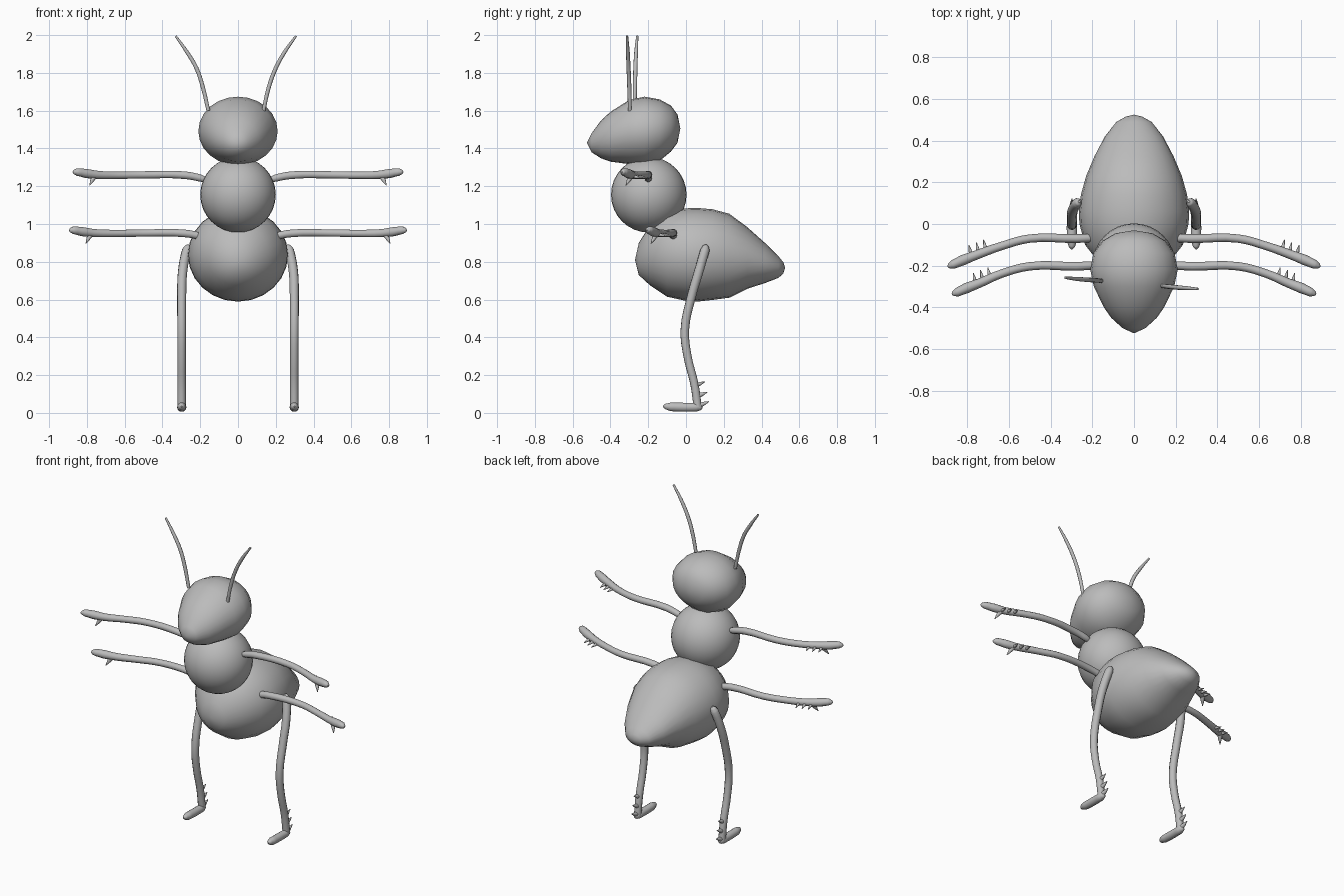
import bpy, bmesh, math
from mathutils import Vector

if "Cube" in bpy.data.objects:
    bpy.data.objects.remove(bpy.data.objects["Cube"])

grey = bpy.data.materials.new("body grey")
grey.diffuse_color = (0.5, 0.5, 0.5, 1)
grey.use_nodes = True
grey.node_tree.nodes["Principled BSDF"].inputs["Base Color"].default_value = grey.diffuse_color


def finish(obj, name):
    obj.name = name
    obj.data.materials.clear()
    obj.data.materials.append(grey)
    bpy.ops.object.select_all(action='DESELECT')
    obj.select_set(True)
    bpy.context.view_layer.objects.active = obj
    bpy.ops.object.shade_smooth_by_angle(angle=math.radians(60))


def loft(name, front, rings, back, n=24):
    """Closed body of elliptical rings (y, centre z, half width, half height)."""
    bm = bmesh.new()
    loops = []
    for y, zc, rx, rz in rings:
        loops.append([bm.verts.new((rx * math.cos(2 * math.pi * i / n), y,
                                    zc + rz * math.sin(2 * math.pi * i / n)))
                      for i in range(n)])
    tips = [bm.verts.new((0, y, z)) for y, z in (front, back)]
    for i in range(n):
        j = (i + 1) % n
        for a, b in zip(loops, loops[1:]):
            bm.faces.new((a[i], a[j], b[j], b[i]))
        bm.faces.new((tips[0], loops[0][j], loops[0][i]))
        bm.faces.new((tips[1], loops[-1][i], loops[-1][j]))
    bmesh.ops.recalc_face_normals(bm, faces=bm.faces)
    mesh = bpy.data.meshes.new(name)
    bm.to_mesh(mesh)
    bm.free()
    obj = bpy.data.objects.new(name, mesh)
    bpy.context.collection.objects.link(obj)
    finish(obj, name)


def tube(name, points, side=1):
    """Smooth tapered tube through (x, y, z, radius) points."""
    curve = bpy.data.curves.new(name, 'CURVE')
    curve.dimensions = '3D'
    curve.bevel_depth = 1
    curve.bevel_resolution = 3
    curve.resolution_u = 4
    curve.use_fill_caps = True
    spline = curve.splines.new('BEZIER')
    spline.bezier_points.add(len(points) - 1)
    for bp, (x, y, z, r) in zip(spline.bezier_points, points):
        bp.co = (side * x, y, z)
        bp.radius = r
        bp.handle_left_type = bp.handle_right_type = 'AUTO'
    obj = bpy.data.objects.new(name, curve)
    bpy.context.collection.objects.link(obj)
    bpy.ops.object.select_all(action='DESELECT')
    obj.select_set(True)
    bpy.context.view_layer.objects.active = obj
    bpy.ops.object.convert(target='MESH')
    finish(bpy.context.object, name)


def spike(name, base, tip, r, side):
    b, t = Vector(base), Vector(tip)
    m = b.lerp(t, 0.5)
    tube(name, [(*b, r), (*m, r * 0.65), (*t, 0.002)], side)


# Body segments
loft("abdomen", (-0.27, 0.81),
     [(-0.25, .815, .08, .085), (-0.19, .835, .165, .16), (-0.1, .84, .235, .225),
      (0, .838, .262, .245), (0.06, .837, .265, .248), (0.14, .838, .255, .24),
      (0.23, .832, .23, .222), (0.325, .82, .19, .163), (0.42, .793, .14, .105),
      (0.49, .772, .085, .057), (0.515, .768, .04, .03)], (0.525, .767))
loft("head", (-0.525, 1.43),
     [(-0.5, 1.43, .055, .05), (-0.45, 1.448, .11, .1), (-0.4, 1.462, .145, .132),
      (-0.3, 1.487, .193, .17), (-0.22, 1.492, .21, .182), (-0.14, 1.497, .195, .163),
      (-0.08, 1.505, .15, .122), (-0.045, 1.505, .09, .075)], (-0.03, 1.505))
bpy.ops.mesh.primitive_uv_sphere_add(segments=32, ring_count=16, radius=0.2,
                                     location=(0, -0.197, 1.155))
finish(bpy.context.object, "thorax")

# Antennae, slightly uneven
tube("left_antenna", [(.157, -.273, 1.60, .010), (.185, -.27, 1.72, .011),
                      (.22, -.268, 1.825, .011), (.27, -.264, 1.91, .010),
                      (.33, -.258, 1.995, .006)], -1)
tube("right_antenna", [(.135, -.297, 1.60, .010), (.162, -.30, 1.72, .011),
                       (.20, -.304, 1.825, .011), (.25, -.308, 1.915, .010),
                       (.307, -.312, 1.995, .006)], 1)

for side, label in ((-1, "left"), (1, "right")):
    # Arms: upper pair on the thorax, lower pair on the abdomen
    for level, dx, dy, z in (("upper", 0, 0, 1.255), ("lower", .02, .133, .947)):
        arm = f"{label}_{level}_arm"
        tube(arm, [(.16, -.20 + dy, z - .025, .012), (.20, -.20 + dy, z - .012, .02),
                   (.28, -.203 + dy, z + .003, .021), (.50, -.203 + dy, z + .005, .020),
                   (.64, -.24 + dy, z + .003, .020), (.74 + dx, -.283 + dy, z + .005, .022),
                   (.80 + dx, -.306 + dy, z + .012, .025), (.85 + dx, -.328 + dy, z + .02, .021),
                   (.868 + dx, -.336 + dy, z + .02, .012),
                   (.874 + dx, -.339 + dy, z + .02, .003)], side)
        for k in range(3):
            x, y = .69 + dx + .035 * k, -.265 + dy - .013 * k
            spike(f"{arm}_spike", (x, y, z), (x + .012, y + .056, z - .012), .012, side)
        spike(f"{arm}_thumb", (.76 + dx, -.29 + dy, z), (.785 + dx, -.318 + dy, z - .05),
              .016, side)

    # Legs, feet and heel spikes
    tube(f"{label}_leg", [(.262, .108, .89, .006), (.265, .105, .88, .018),
                          (.272, .10, .86, .025), (.293, .068, .75, .025),
                          (.298, .03, .62, .024), (.298, -.006, .44, .023),
                          (.298, .008, .30, .022), (.298, .045, .15, .022),
                          (.298, .062, .03, .022)], side)
    tube(f"{label}_foot", [(.298, .088, .03, .004), (.298, .08, .03, .016),
                           (.298, .055, .03, .024), (.298, -.02, .03, .025),
                           (.298, -.08, .032, .024), (.298, -.11, .034, .015),
                           (.298, -.122, .034, .003)], side)
    for y, z in ((.05, .145), (.063, .09), (.072, .04)):
        spike(f"{label}_leg_spike", (.298, y, z), (.298, y + .05, z + .02), .015, side)
